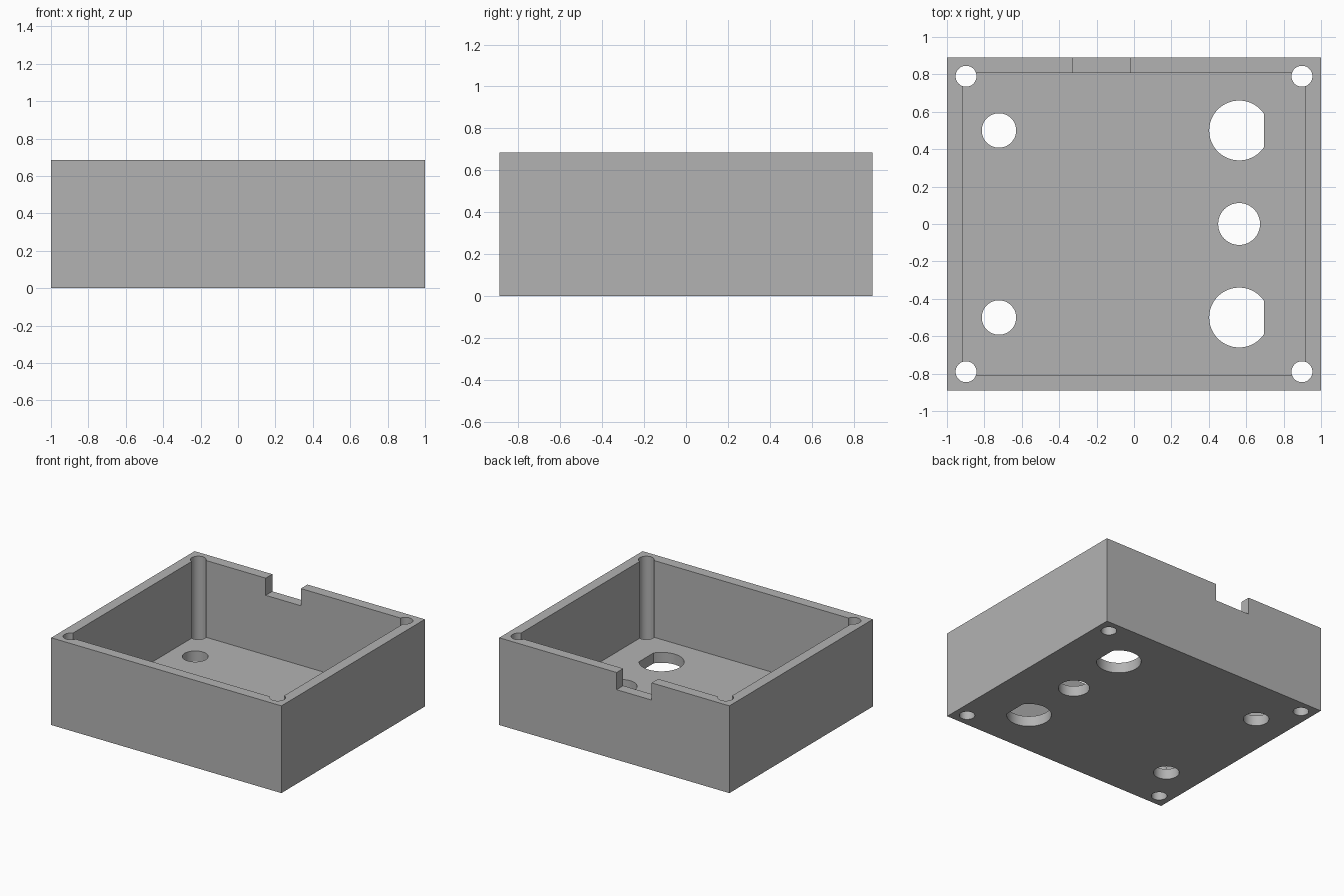
import bpy
import math

cube = bpy.data.objects.get("Cube")
if cube:
    bpy.data.objects.remove(cube, do_unlink=True)

WIDTH, DEPTH, HEIGHT, WALL = 2.0, 1.78, 0.685, 0.082

grey = bpy.data.materials.new("plain grey")
grey.use_nodes = True
grey.diffuse_color = (0.45, 0.45, 0.45, 1)
grey.node_tree.nodes["Principled BSDF"].inputs["Base Color"].default_value = grey.diffuse_color


def prism(name, outline, z0, z1):
    """Upright solid from a counter-clockwise outline."""
    n = len(outline)
    verts = [(x, y, z) for z in (z0, z1) for x, y in outline]
    faces = [tuple(reversed(range(n))), tuple(range(n, 2 * n))]
    faces += [(i, (i + 1) % n, n + (i + 1) % n, n + i) for i in range(n)]
    mesh = bpy.data.meshes.new(name)
    mesh.from_pydata(verts, [], faces)
    mesh.materials.append(grey)
    obj = bpy.data.objects.new(name, mesh)
    bpy.context.collection.objects.link(obj)
    return obj


def rect(x0, x1, y0, y1):
    return [(x0, y0), (x1, y0), (x1, y1), (x0, y1)]


def circle(cx, cy, r, flat=math.pi, n=64):
    """Circle outline; a flat angle below pi cuts a straight side at +x."""
    if flat == math.pi:
        return [(cx + r * math.cos(math.tau * i / n), cy + r * math.sin(math.tau * i / n))
                for i in range(n)]
    sweep = math.tau - 2 * flat
    return [(cx + r * math.cos(flat + sweep * i / n), cy + r * math.sin(flat + sweep * i / n))
            for i in range(n + 1)]


def cut(target, outline, z0=-0.1, z1=HEIGHT + 0.1):
    """Subtract a prism and discard the cutter."""
    cutter = prism("cutter", outline, z0, z1)
    cutter.hide_render = True
    mod = target.modifiers.new("cut", "BOOLEAN")
    mod.operation, mod.solver, mod.object = "DIFFERENCE", "EXACT", cutter
    bpy.context.view_layer.objects.active = target
    bpy.ops.object.modifier_apply(modifier=mod.name)
    bpy.data.objects.remove(cutter, do_unlink=True)


# Enclosure block and its open cavity
hx, hy = WIDTH / 2, DEPTH / 2
box = prism("enclosure_box", rect(-hx, hx, -hy, hy), 0, HEIGHT)
cut(box, rect(WALL - hx, hx - WALL, WALL - hy, hy - WALL), z0=WALL)

# Cable notch in the back wall
cut(box, rect(-0.325, -0.02, hy - 0.12, hy + 0.1), z0=HEIGHT - 0.135)

# Corner screw channels, full height
for sx in (-1, 1):
    for sy in (-1, 1):
        cut(box, circle(0.898 * sx, 0.79 * sy, 0.056))

# Floor holes: round pair, flat-sided pair, and the middle one
for y in (-0.5, 0.5):
    cut(box, circle(-0.722, y, 0.092), z1=0.3)
    cut(box, circle(0.562, y, 0.16, flat=math.acos(0.133 / 0.16)), z1=0.3)
cut(box, circle(0.562, 0, 0.112), z1=0.3)

# Smooth hole walls, keep the box edges crisp
bpy.ops.object.select_all(action="DESELECT")
box.select_set(True)
bpy.context.view_layer.objects.active = box
bpy.ops.object.shade_smooth_by_angle(angle=math.radians(30))
